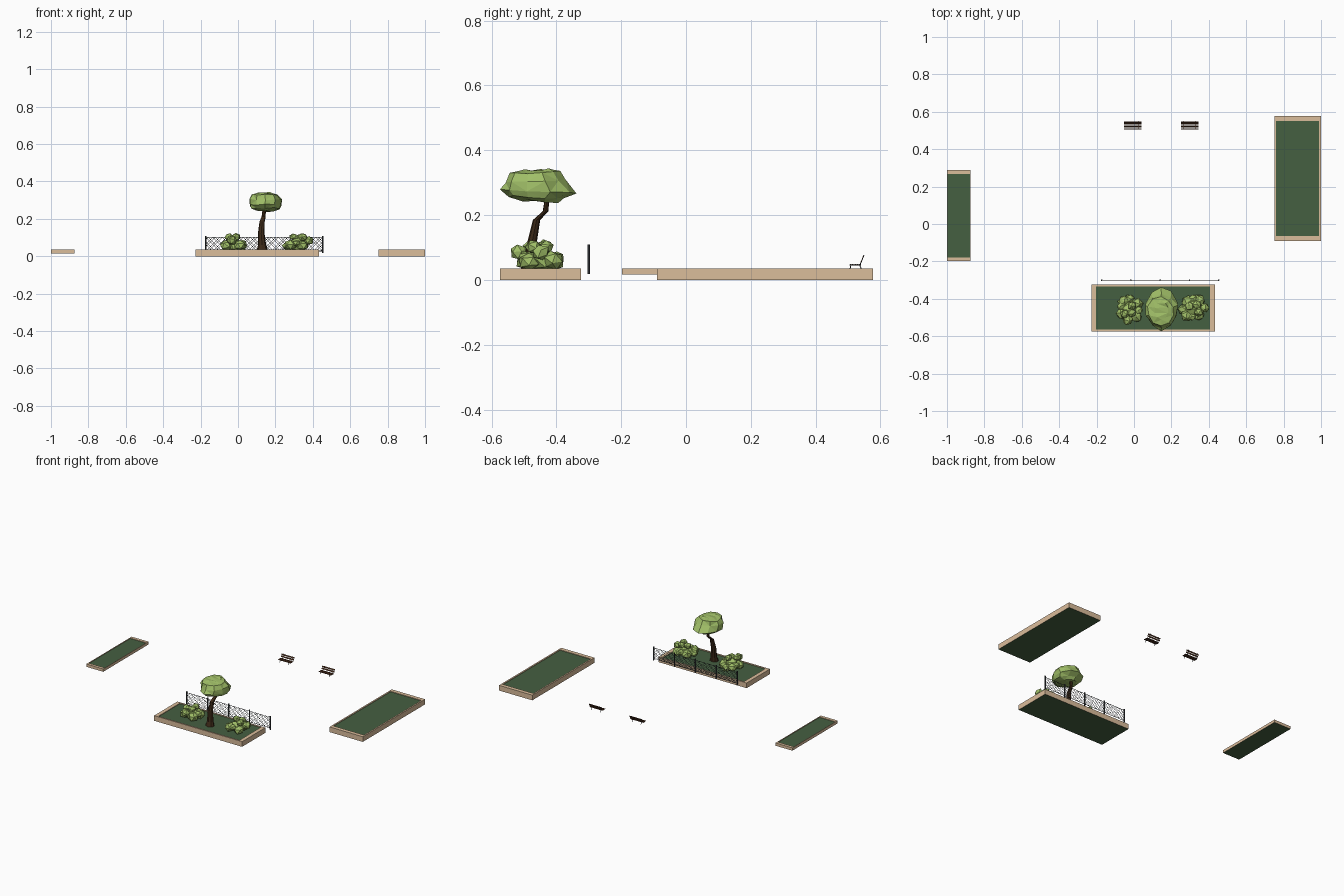
import bpy, bmesh, math, random
from mathutils import Vector, Matrix

if "Cube" in bpy.data.objects:
    bpy.data.objects.remove(bpy.data.objects["Cube"])

random.seed(4)

def mat(name, col):
    m = bpy.data.materials.new(name)
    m.diffuse_color = (*col, 1)
    m.use_nodes = True
    m.node_tree.nodes["Principled BSDF"].inputs["Base Color"].default_value = m.diffuse_color
    return m

WOOD = mat("planter_wood", (0.71, 0.51, 0.33))
SOIL = mat("planting_green", (0.06, 0.115, 0.053))
LEAF = mat("leaf", (0.36, 0.53, 0.14))
BARK = mat("bark", (0.045, 0.022, 0.009))
PLANK = mat("bench_plank", (0.09, 0.035, 0.015))
METAL = mat("dark_metal", (0.04, 0.045, 0.05))

def finish(bm, name, *mats):
    me = bpy.data.meshes.new(name)
    bm.to_mesh(me)
    bm.free()
    for m in mats:
        me.materials.append(m)
    ob = bpy.data.objects.new(name, me)
    bpy.context.collection.objects.link(ob)
    return ob

def add_box(bm, lo, hi):
    lo, hi = Vector(lo), Vector(hi)
    m = Matrix.Translation((lo + hi) / 2) @ Matrix.Diagonal((*(hi - lo), 1))
    return bmesh.ops.create_cube(bm, size=1, matrix=m)["verts"]

def add_rod(bm, a, b, r, n=6):
    a, b = Vector(a), Vector(b)
    d = b - a
    m = Matrix.Translation((a + b) / 2) @ d.to_track_quat('Z', 'Y').to_matrix().to_4x4()
    bmesh.ops.create_cone(bm, cap_ends=True, segments=n, radius1=r, radius2=r,
                          depth=d.length, matrix=m)

def loft(bm, rings):
    rows = [[bm.verts.new(p) for p in r] for r in rings]
    n = len(rows[0])
    for a, b in zip(rows, rows[1:]):
        for i in range(n):
            j = (i + 1) % n
            bm.faces.new((a[i], a[j], b[j], b[i]))
    bm.faces.new(rows[0][::-1])
    bm.faces.new(rows[-1])

# planters: wooden rim, slightly sunk green top, green underside
def planter(name, x0, x1, y0, y1, z0, z1, rx, ry):
    bm = bmesh.new()
    def ring(dx, dy, z):
        return [(x0+dx, y0+dy, z), (x1-dx, y0+dy, z), (x1-dx, y1-dy, z), (x0+dx, y1-dy, z)]
    loft(bm, [ring(0, 0, z0), ring(0, 0, z1), ring(rx, ry, z1), ring(rx, ry, z1 - 0.004)])
    bm.faces.ensure_lookup_table()
    for f in bm.faces[-2:]:
        f.material_index = 1
    finish(bm, name, WOOD, SOIL)

planter("front_planter", -0.228, 0.433, -0.574, -0.324, 0, 0.035, 0.026, 0.010)
planter("right_planter", 0.75, 1.0, -0.09, 0.577, 0, 0.035, 0.010, 0.026)
planter("left_planter", -1.0, -0.873, -0.198, 0.288, 0.016, 0.035, 0.004, 0.020)

# tree trunk: bent tapering tube
bm = bmesh.new()
path = [(0.130, -0.487, 0.031, 0.030), (0.129, -0.482, 0.06, 0.022), (0.124, -0.474, 0.12, 0.018),
        (0.129, -0.461, 0.185, 0.014), (0.137, -0.433, 0.212, 0.011), (0.141, -0.428, 0.26, 0.008)]
loft(bm, [[(x + r*math.cos(k*math.pi/4), y + 0.8*r*math.sin(k*math.pi/4), z) for k in range(8)]
          for x, y, z, r in path])
finish(bm, "tree_trunk", BARK)

# tree crown: faceted, wide low brim and flat slanting top
bm = bmesh.new()
rings = []
for z, cx, cy, rx, ry in [(0.242, 0.145, -0.45, 0.050, 0.055), (0.254, 0.145, -0.462, 0.080, 0.085),
                          (0.272, 0.145, -0.456, 0.090, 0.118), (0.305, 0.146, -0.464, 0.090, 0.092),
                          (0.330, 0.145, -0.466, 0.074, 0.078), (0.339, 0.147, -0.462, 0.040, 0.050)]:
    ring = []
    for k in range(10):
        a = (k + 0.5) * math.pi / 5
        s = random.uniform(0.88, 1.04) if k not in (2, 7) else 1
        y = cy + ry * s * math.sin(a)
        ring.append((cx + rx*s*math.cos(a), y,
                     z + random.uniform(-0.003, 0.004) - (0.05*(y - cy) if z < 0.3 else -0.04*(y - cy))))
    rings.append(ring)
loft(bm, rings)
bmesh.ops.triangulate(bm, faces=bm.faces[:])
finish(bm, "tree_crown", LEAF)

# bushes: clusters of rough faceted clumps (x, y, z, radius)
CLUMPS = [(0, 0, 0.025, 0.050), (-0.035, 0.045, 0.027, 0.033), (0.035, 0.028, 0.022, 0.036),
          (-0.040, -0.020, 0.022, 0.034), (0.032, -0.035, 0.025, 0.034), (-0.012, -0.056, 0.050, 0.029),
          (-0.028, -0.022, 0.066, 0.026), (0.012, 0.022, 0.068, 0.025), (0.010, -0.018, 0.065, 0.025),
          (-0.002, 0.058, 0.020, 0.028), (0.048, -0.004, 0.035, 0.022), (-0.048, 0.018, 0.035, 0.022)]
def bush(name, x, y, turn):
    bm = bmesh.new()
    for cx, cy, cz, r in CLUMPS:
        vs = bmesh.ops.create_icosphere(bm, subdivisions=1, radius=r)["verts"]
        rot = Matrix.Rotation(random.uniform(0, 6), 3, Vector((random.random(), 1, 0.5)).normalized())
        for v in vs:
            v.co = rot @ v.co * random.uniform(0.88, 1.1)
            v.co.z *= 0.85
            v.co += Vector((cx, cy, cz))
            v.co.z = max(v.co.z, -0.003)
    ob = finish(bm, name, LEAF)
    ob.location = (x, y, 0.035)
    ob.rotation_euler.z = turn
bush("left_bush", -0.022, -0.458, 0)
bush("right_bush", 0.320, -0.446, math.radians(100))

# fence: five posts, top and bottom rails, woven diagonal wires
FX0, FX1, FY, FZ0, FZ1 = -0.173, 0.453, -0.30, 0.028, 0.101
bm = bmesh.new()
for k in range(5):
    x = FX0 + (FX1 - FX0) * k / 4
    add_rod(bm, (x, FY, 0.018), (x, FY, 0.109), 0.0045, 8)
finish(bm, "fence_posts", METAL)
bm = bmesh.new()
for z in (FZ0, FZ1):
    add_rod(bm, (FX0, FY, z), (FX1, FY, z), 0.0015)
finish(bm, "fence_rails", METAL)
bm = bmesh.new()
h = FZ1 - FZ0
s = FX0 - h
while s < FX1:
    a, b = max(s, FX0), min(s + h, FX1)
    if b - a > 0.003:
        for flip in (False, True):
            za, zb = FZ0 + a - s, FZ0 + b - s
            if flip:
                za, zb = FZ0 + FZ1 - za, FZ0 + FZ1 - zb
            add_rod(bm, (a, FY, za), (b, FY, zb), 0.0006, 4)
    s += 0.0125
finish(bm, "fence_wires", METAL)

# benches: slatted seat and back on two metal side frames
def bench(name, cx):
    w = 0.0475
    bm = bmesh.new()
    for k in range(5):
        y = 0.506 + k * 0.0066
        add_box(bm, (cx - w, y, 0.0475), (cx + w, y + 0.0045, 0.0495))
    for y, z in ((0.541, 0.0585), (0.5455, 0.070)):
        vs = add_box(bm, (cx - w, -0.001, -0.0045), (cx + w, 0.001, 0.0045))
        bmesh.ops.rotate(bm, verts=vs, cent=(0, 0, 0), matrix=Matrix.Rotation(-0.35, 3, 'X'))
        bmesh.ops.translate(bm, verts=vs, vec=(0, y, z))
    finish(bm, name + "_slats", PLANK)
    bm = bmesh.new()
    for x in (cx - 0.033, cx + 0.033):
        for a, b in (((0.505, 0.0465), (0.54, 0.0465)), ((0.509, 0.0465), (0.506, 0.034)),
                     ((0.535, 0.0465), (0.541, 0.034)), ((0.537, 0.0465), (0.549, 0.0765))):
            add_rod(bm, (x, *a), (x, *b), 0.0014)
    finish(bm, name + "_frame", METAL)
bench("left_bench", -0.007)
bench("right_bench", 0.298)
